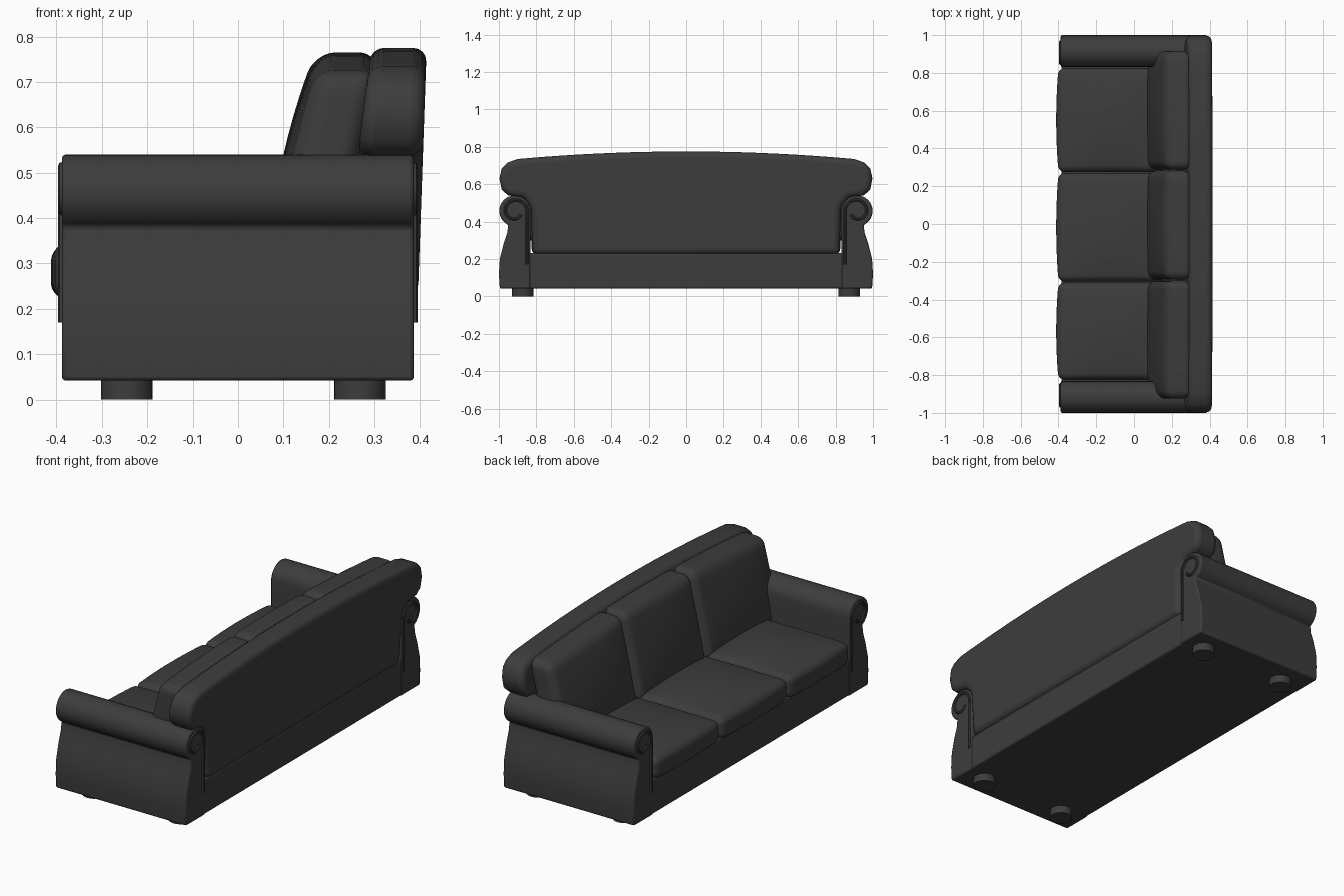
import bpy, bmesh, math
from mathutils import Vector

cube = bpy.data.objects.get("Cube")
if cube:
    bpy.data.objects.remove(cube, do_unlink=True)


def flat_colour(name, rgb):
    m = bpy.data.materials.new(name)
    m.use_nodes = True
    m.diffuse_color = (*rgb, 1)
    m.node_tree.nodes["Principled BSDF"].inputs["Base Color"].default_value = (*rgb, 1)
    return m


leather = flat_colour("charcoal leather", (0.046, 0.046, 0.046))


def add_object(name, mesh):
    obj = bpy.data.objects.new(name, mesh)
    bpy.context.collection.objects.link(obj)
    mesh.materials.clear()
    mesh.materials.append(leather)
    bpy.ops.object.select_all(action='DESELECT')
    obj.select_set(True)
    bpy.context.view_layer.objects.active = obj
    bpy.ops.object.shade_smooth_by_angle(angle=math.radians(40))
    return obj


def finish(name, bm):
    bmesh.ops.recalc_face_normals(bm, faces=bm.faces)
    mesh = bpy.data.meshes.new(name)
    bm.to_mesh(mesh)
    bm.free()
    return add_object(name, mesh)


def soften(obj, width, segments=3):
    mod = obj.modifiers.new("soft edges", 'BEVEL')
    mod.width = width
    mod.segments = segments
    mod.limit_method = 'ANGLE'
    mod.angle_limit = math.radians(40)


def extrude_profile(name, outline, front, rear):
    """Extrude a (y, z) outline along x between two sloping planes."""
    bm = bmesh.new()
    ends = [[bm.verts.new((f(z), y, z)) for y, z in outline] for f in (front, rear)]
    bm.faces.new(ends[0])
    bm.faces.new(ends[1])
    n = len(outline)
    for i in range(n):
        j = (i + 1) % n
        bm.faces.new((ends[0][i], ends[0][j], ends[1][j], ends[1][i]))
    return finish(name, bm)


def pillow(name, lo, hi, radius, deform):
    """Rounded box on a regular grid, reshaped by a deform function."""
    lo, hi = Vector(lo), Vector(hi)
    mid, half = (lo + hi) / 2, (hi - lo) / 2
    bm = bmesh.new()
    bmesh.ops.create_cube(bm, size=2)
    bmesh.ops.subdivide_edges(bm, edges=bm.edges[:], cuts=15, use_grid_fill=True)
    for v in bm.verts:
        # half of the rows go to the rounded rim
        p, core = Vector(), Vector()
        unit = v.co.copy()
        for a in range(3):
            inner = half[a] - radius
            t = abs(unit[a])
            d = t * 2 * inner if t < 0.5 else inner + (t - 0.5) * 2 * radius
            p[a] = math.copysign(d, unit[a])
            core[a] = max(-inner, min(inner, p[a]))
        off = p - core
        if off.length > 0:
            p = core + off.normalized() * max(abs(c) for c in off)
        u = Vector([p[a] / half[a] for a in range(3)])
        v.co = deform(mid + p, u)
    return finish(name, bm)


# Base frame
bm = bmesh.new()
bmesh.ops.create_cube(bm, size=1)
for v in bm.verts:
    v.co = (v.co.x * 0.77, v.co.y * 1.7, 0.137 + v.co.z * 0.19)
soften(finish("base_frame", bm), 0.01)

# Arms with a rolled top, and spiral piping on both ends
cy, cz, roll = 0.915, 0.457, 0.083
arc = [math.radians(-65 + 245 * i / 20) for i in range(21)]
arm_side = [(0.832, 0.042), (0.995, 0.042), (1.0, 0.12), (0.995, 0.2),
            (0.975, 0.28), (0.955, 0.34)]
arm_side += [(cy + roll * math.cos(a), cz + roll * math.sin(a)) for a in arc]


def piping(name, points):
    curve = bpy.data.curves.new(name, 'CURVE')
    curve.dimensions = '3D'
    curve.bevel_depth = 0.008
    curve.bevel_resolution = 2
    curve.use_fill_caps = True
    line = curve.splines.new('POLY')
    line.points.add(len(points) - 1)
    for p, co in zip(line.points, points):
        p.co = (*co, 1)
    temp = bpy.data.objects.new(name + "_path", curve)
    bpy.context.collection.objects.link(temp)
    mesh = bpy.data.meshes.new_from_object(
        temp.evaluated_get(bpy.context.evaluated_depsgraph_get()))
    bpy.data.objects.remove(temp, do_unlink=True)
    add_object(name, mesh)


spiral = [(0.85, 0.17), (0.85, 0.3), (0.85, 0.4)]
for i in range(25):
    a = math.radians(180 - 330 * i / 24)
    r = 0.066 - 0.028 * i / 24
    spiral.append((cy + r * math.cos(a), cz + r * math.sin(a)))

for side, s in (("left", 1), ("right", -1)):
    arm = extrude_profile(side + "_arm", [(s * y, z) for y, z in arm_side],
                          lambda z: -0.388, lambda z: 0.388)
    soften(arm, 0.008, 2)
    for end, x in (("front", -0.388), ("rear", 0.388)):
        piping(f"{side}_arm_{end}_piping", [(x, s * y, z) for y, z in spiral])


# Backrest with a crowned top and rounded shoulders
def crown(y, top):
    return top - 0.05 * y * y


half_back = [(0.82, 0.225), (0.83, 0.48), (0.87, 0.53), (0.95, 0.54), (0.985, 0.57),
             (0.997, 0.63), (0.985, 0.685), (0.955, 0.715)]
half_back += [(y / 10, crown(y / 10, 0.775)) for y in range(9, 0, -1)]
back_outline = half_back + [(0, 0.775)] + [(-y, z) for y, z in reversed(half_back)]
backrest = extrude_profile("backrest", back_outline,
                           lambda z: 0.265 + 0.12 * (z - 0.55),
                           lambda z: 0.41 + 0.035 * (z - 0.6))
soften(backrest, 0.03, 4)


# Seat cushions, crowned on top and bulging at the front
def seat_shape(p, u):
    dome = (1 - u.x ** 2) * (1 - u.y ** 2)
    if u.z > 0:
        p.z += 0.03 * dome * u.z
    if u.x < 0:
        p.x += 0.012 * u.x * (1 - u.y ** 2)
    return p


# Back cushions, leaning back and following the crown
def back_shape(p, u):
    dome = (1 - u.y ** 2) * (1 - u.z ** 2)
    p.x += 0.22 * (p.z - 0.54)
    if u.x < 0:
        p.x += 0.02 * u.x * dome
    low = 0.3
    p.z = low + (p.z - low) * (crown(p.y, 0.765) - low) / (0.765 - low)
    return p


seats = (("right", -0.825, -0.31), ("middle", -0.305, 0.27), ("left", 0.275, 0.825))
for name, a, b in seats:
    pillow(name + "_seat_cushion", (-0.4, a, 0.222), (0.16, b, 0.34), 0.035, seat_shape)

backs = (("right", -0.925, -0.3), ("middle", -0.295, 0.283), ("left", 0.288, 0.915))
for name, a, b in backs:
    pillow(name + "_back_cushion", (0.12, a, 0.3), (0.262, b, 0.765), 0.045, back_shape)

# Feet
for end, x in (("front", -0.245), ("rear", 0.268)):
    for side, y in (("left", 0.873), ("right", -0.873)):
        bm = bmesh.new()
        bmesh.ops.create_cone(bm, cap_ends=True, segments=24, radius1=0.057,
                              radius2=0.057, depth=0.06)
        bmesh.ops.translate(bm, verts=bm.verts, vec=(x, y, 0.03))
        finish(f"{end}_{side}_foot", bm)
